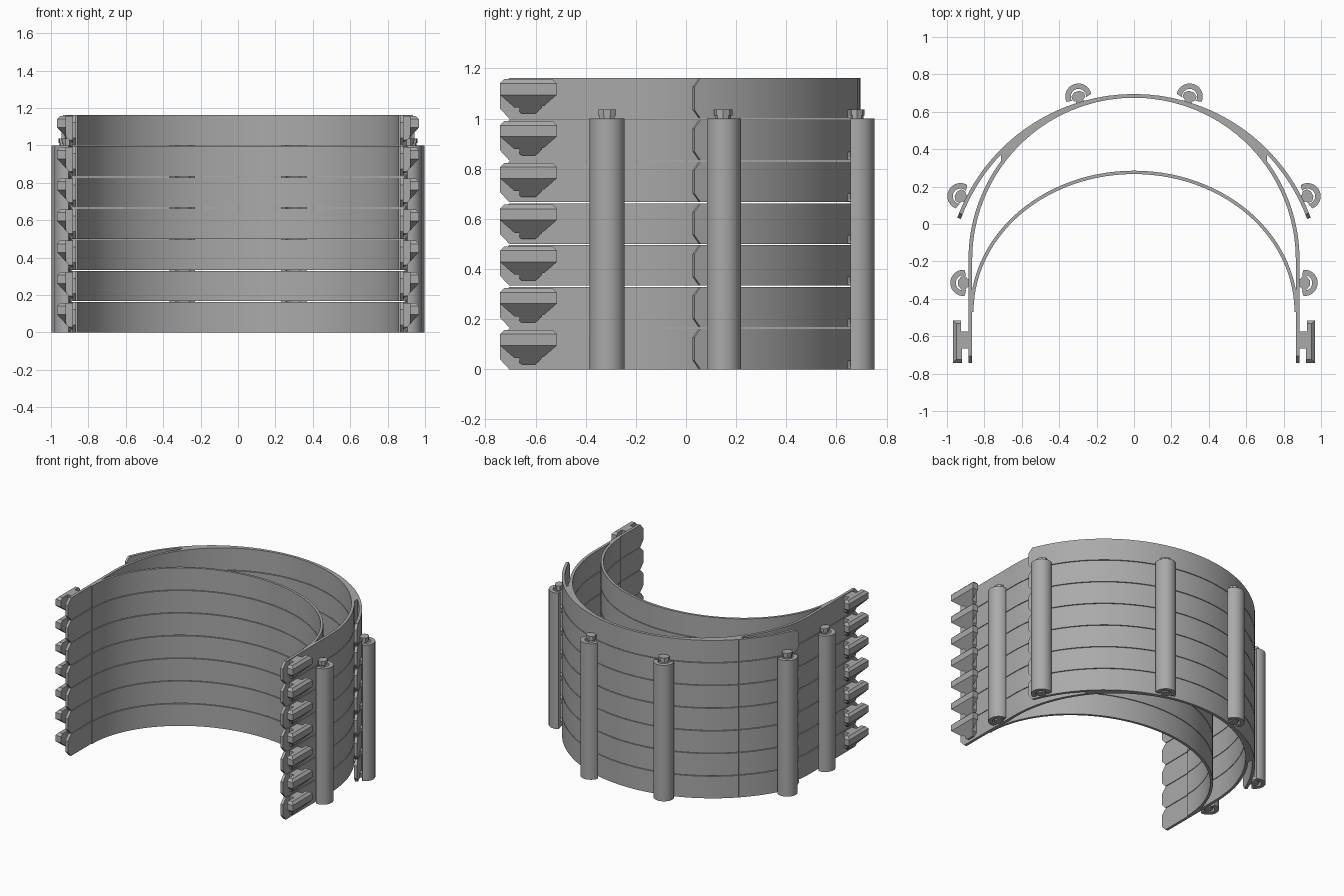
import bpy, bmesh
from math import sin, cos, pi, radians, sqrt
from mathutils import Vector, Matrix

cube = bpy.data.objects.get("Cube")
if cube:
    bpy.data.objects.remove(cube, do_unlink=True)

LAYERS, PITCH, HEIGHT = 7, 1 / 6, 0.162

grey = bpy.data.materials.new("grey plastic")
grey.use_nodes = True
grey.diffuse_color = (0.4, 0.4, 0.4, 1)
grey.node_tree.nodes["Principled BSDF"].inputs["Base Color"].default_value = (0.4, 0.4, 0.4, 1)


def arc(cx, cy, rx, ry, start, end, n):
    """Points on an ellipse, angles in degrees from +x."""
    steps = [radians(start + (end - start) * i / n) for i in range(n + 1)]
    return [(cx + rx * cos(a), cy + ry * sin(a)) for a in steps]


def strip(bm, outer, inner, chamfer=0.0):
    """Upright band between two paths; the last end can have clipped corners."""
    rings = []
    last = len(outer) - 1
    for i, (o, p) in enumerate(zip(outer, inner)):
        c = chamfer if i == last else 0
        rings.append([bm.verts.new((q[0], q[1], z)) for q, z in
                      ((o, c), (o, HEIGHT - c), (p, HEIGHT - c), (p, c))])
    for a, b in zip(rings, rings[1:]):
        for k in range(4):
            m = (k + 1) % 4
            bm.faces.new((a[k], a[m], b[m], b[k]))
    bm.faces.new(rings[0])
    bm.faces.new(rings[-1])


def prism(bm, outline, z0, z1):
    """Extruded outline; returns its new vertices."""
    low = [bm.verts.new((x, y, z0)) for x, y in outline]
    face = bm.faces.new(low)
    top = bmesh.ops.extrude_face_region(bm, geom=[face])["geom"]
    high = [v for v in top if isinstance(v, bmesh.types.BMVert)]
    bmesh.ops.translate(bm, vec=(0, 0, z1 - z0), verts=high)
    return low + high


def mesh_from(bm, name):
    bmesh.ops.recalc_face_normals(bm, faces=bm.faces)
    mesh = bpy.data.meshes.new(name)
    bm.to_mesh(mesh)
    bm.free()
    mesh.materials.append(grey)
    mesh.shade_smooth()
    mesh.set_sharp_from_angle(angle=radians(30))
    return mesh


def place(name, mesh, z=0.0):
    obj = bpy.data.objects.new(name, mesh)
    obj.location.z = z
    bpy.context.collection.objects.link(obj)


def mirrored(points, side):
    return [(side * x, y) for x, y in points]


# Band: brow, side arms, temple legs and inner forehead arc
def build_band():
    bm = bmesh.new()
    xs = [0.71 * sin(pi / 2 * (i / 16 - 1)) for i in range(33)]
    strip(bm, [(x, -0.31 + sqrt(1.005 ** 2 - x * x)) for x in xs],
          [(x, -0.19 + sqrt(0.865 ** 2 - x * x)) for x in xs])
    for s in (1, -1):
        # free arm, ending in a clipped tip
        outer = arc(0, -0.31, 1.005, 1.005, 45, 21.5, 12)
        inner = arc(0, -0.31, 0.985, 0.985, 45, 21.5, 12)
        outer += arc(0, -0.31, 1.005, 1.005, 20, 20, 1)[:1]
        inner += arc(0, -0.31, 0.985, 0.985, 20, 20, 1)[:1]
        strip(bm, mirrored(outer, s), mirrored(inner, s), 0.035)
        # leg running down to the hook
        outer = arc(0, -0.19, 0.885, 0.885, 37, 0, 16) + [(0.885, -0.705), (0.885, -0.742)]
        inner = arc(0, -0.19, 0.865, 0.865, 37, 0, 16) + [(0.865, -0.705), (0.865, -0.742)]
        strip(bm, mirrored(outer, s), mirrored(inner, s), 0.04)
    strip(bm, arc(0, -0.47, 0.876, 0.755, 0, 180, 56), arc(0, -0.47, 0.858, 0.737, 0, 180, 56))
    return mesh_from(bm, "band")


# Hook: H-shaped catch whose underside tapers back to the leg
def build_hook(side):
    bm = bmesh.new()
    y0, y1, low, high = -0.742, -0.515, -0.665, -0.575
    prism(bm, [(0.88, low), (0.92, low), (0.92, y0), (0.967, y0), (0.967, y1),
               (0.925, y1), (0.925, high), (0.88, high)], 0.02, 0.157)
    cuts = [((0.967, 0, 0.095), (0.07, 0, -0.065)),
            ((0, y0, 0.095), (0, -0.07, -0.08)),
            ((0, y1, 0.095), (0, 0.07, -0.08)),
            ((0.967, 0, 0.14), (1, 0, 1)),
            ((0, y0, 0.14), (0, -1, 1)),
            ((0, y1, 0.14), (0, 1, 1))]
    for co, no in cuts:
        bmesh.ops.bisect_plane(bm, geom=bm.verts[:] + bm.edges[:] + bm.faces[:], dist=1e-5,
                               plane_co=co, plane_no=Vector(no).normalized(), clear_outer=True)
        bmesh.ops.holes_fill(bm, edges=[e for e in bm.edges if e.is_boundary], sides=0)
    bmesh.ops.scale(bm, vec=(side, 1, 1), verts=bm.verts)
    return mesh_from(bm, "hook")


# Six mounting points: position and outward direction in degrees
mounts = []
for side in (1, -1):
    for turn in (16.7, 63.7):
        a = radians(90 - side * turn)
        mounts.append((1.035 * cos(a), -0.31 + 1.035 * sin(a), a))
    mounts.append((side * 0.912, -0.315, 0 if side > 0 else pi))


# Pegs: eight-sided knob on a neck, joined to the band
def build_pegs():
    bm = bmesh.new()
    for x, y, a in mounts:
        verts = prism(bm, arc(0, 0, 0.026, 0.032, 22.5, 337.5, 7), 0, 0.012)
        verts += prism(bm, arc(0, 0, 0.03, 0.038, 22.5, 337.5, 7), 0.012, 0.036)
        verts += prism(bm, [(-0.04, -0.02), (0, -0.02), (0, 0.02), (-0.04, 0.02)], 0.002, 0.034)
        bmesh.ops.transform(bm, matrix=Matrix.Translation((x, y, 0)) @ Matrix.Rotation(a, 4, 'Z'),
                            verts=verts)
    return mesh_from(bm, "pegs")


band, pegs = build_band(), build_pegs()
hooks = {"left": build_hook(1), "right": build_hook(-1)}
for i in range(LAYERS):
    z = i * PITCH
    place(f"band_{i + 1}", band, z)
    place(f"pegs_{i + 1}", pegs, z)
    for side, mesh in hooks.items():
        place(f"{side}_hook_{i + 1}", mesh, z)

# Columns: C-shaped rails slid over the stacked pegs
for i, (x, y, a) in enumerate(mounts):
    bm = bmesh.new()
    prism(bm, arc(0, 0, 0.07, 0.07, -95, 95, 24) + arc(0, 0, 0.041, 0.041, 110, -110, 16), 0, 1)
    bmesh.ops.transform(bm, matrix=Matrix.Translation((x, y, 0)) @ Matrix.Rotation(a, 4, 'Z'),
                        verts=bm.verts)
    place(f"column_{i + 1}", mesh_from(bm, "column"))
